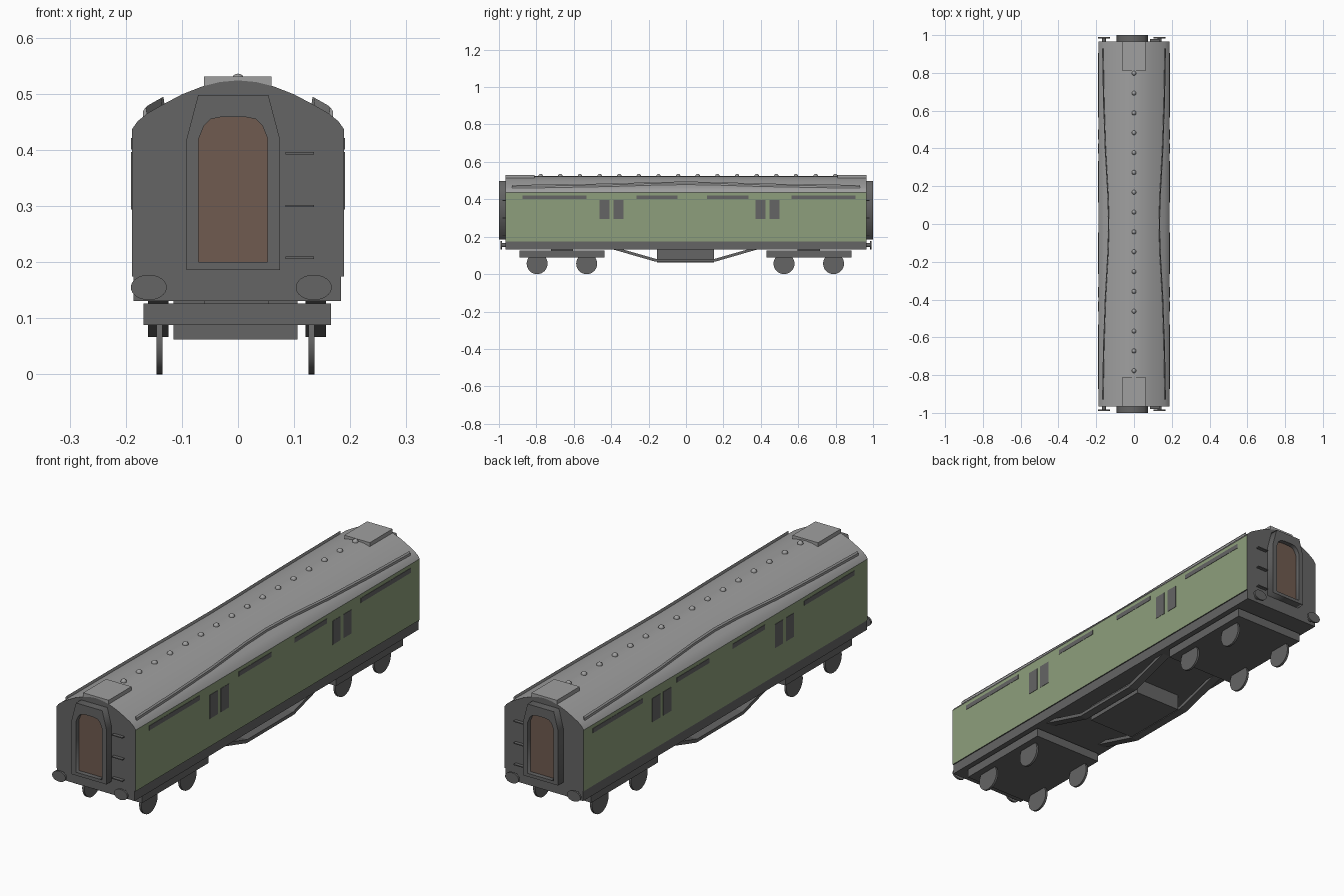
import bpy, bmesh, math
from mathutils import Matrix, Vector

if "Cube" in bpy.data.objects:
    bpy.data.objects.remove(bpy.data.objects["Cube"])


def material(name, rgb):
    m = bpy.data.materials.new(name)
    m.diffuse_color = (*rgb, 1)
    m.use_nodes = True
    m.node_tree.nodes["Principled BSDF"].inputs["Base Color"].default_value = m.diffuse_color
    return m


GREEN = material("sage green", (0.27, 0.345, 0.20))
DARK = material("dark grey", (0.13, 0.13, 0.13))
ROOF = material("roof grey", (0.35, 0.35, 0.35))
BROWN = material("door brown", (0.16, 0.105, 0.08))


def finish(name, bm, *mats):
    bmesh.ops.recalc_face_normals(bm, faces=bm.faces)
    me = bpy.data.meshes.new(name)
    bm.to_mesh(me)
    bm.free()
    for m in mats:
        me.materials.append(m)
    ob = bpy.data.objects.new(name, me)
    bpy.context.collection.objects.link(ob)
    return ob


def smooth(ob, deg=30):
    bpy.ops.object.select_all(action='DESELECT')
    ob.select_set(True)
    bpy.context.view_layer.objects.active = ob
    bpy.ops.object.shade_smooth_by_angle(angle=math.radians(deg))


def box(name, x, y, z, mat):
    bm = bmesh.new()
    size = [b - a for a, b in (x, y, z)]
    mid = [(a + b) / 2 for a, b in (x, y, z)]
    bmesh.ops.create_cube(bm, size=1, matrix=Matrix.Translation(mid) @ Matrix.Diagonal((*size, 1)))
    return finish(name, bm, mat)


def disc(name, loc, axis, rx, ry, depth, mat, segs=32):
    # cylinder along axis; rx is the horizontal radius, ry the vertical one
    rot = Matrix.Rotation(math.pi / 2, 4, 'Y' if axis == 'X' else 'X')
    scale = Matrix.Diagonal((depth, rx, ry, 1) if axis == 'X' else (rx, depth, ry, 1))
    bm = bmesh.new()
    bmesh.ops.create_cone(bm, cap_ends=True, segments=segs, radius1=1, radius2=1, depth=1,
                          matrix=Matrix.Translation(loc) @ scale @ rot)
    ob = finish(name, bm, mat)
    smooth(ob)
    return ob


def prism(name, pts, a, b, *mats, axis='Y'):
    # extrude a closed outline along x or y
    bm = bmesh.new()
    put = (lambda p, t: (p[0], t, p[1])) if axis == 'Y' else (lambda p, t: (t, p[0], p[1]))
    f = bm.faces.new([bm.verts.new(put(p, a)) for p in pts])
    new = bmesh.ops.extrude_face_region(bm, geom=[f])['geom']
    move = Vector((0, b - a, 0) if axis == 'Y' else (b - a, 0, 0))
    bmesh.ops.translate(bm, verts=[v for v in new if isinstance(v, bmesh.types.BMVert)], vec=move)
    return finish(name, bm, *mats)


def mirrored(half):
    return half + [(-x, z) for x, z in reversed(half) if x]


# body shell: green sides, grey roof, dark ends
END = 0.965
arc = [(0.189, 0.437), (0.179, 0.451), (0.162, 0.465), (0.132, 0.482), (0.1, 0.499),
       (0.064, 0.513), (0.032, 0.521), (0, 0.524)]
body = prism("coach_body", mirrored([(0.189, 0.174)] + arc), -END, END, GREEN, ROOF, DARK)
for p in body.data.polygons:
    if abs(p.normal.y) > 0.9 or p.normal.z < -0.5:
        p.material_index = 2
    elif p.center.z > 0.438:
        p.material_index = 1
smooth(body)


def roof_z(x):
    for (x1, z1), (x0, z0) in zip(arc, arc[1:]):
        if x0 <= x <= x1:
            return z0 + (z1 - z0) * (x - x0) / (x1 - x0)


# sole frame below the body
box("sole_frame", (-0.186, 0.184), (-END, END), (0.131, 0.175), DARK)

# side windows and upper ventilator strips as thin plates
strips = [(-0.874, -0.532), (-0.265, -0.045), (0.113, 0.333), (0.563, 0.905)]
panes = [(-0.4625, -0.409), (-0.388, -0.334), (0.372, 0.425), (0.4465, 0.5)]
for s in (-1, 1):
    xs = sorted((s * 0.187, s * 0.1905))
    for y in strips:
        box("vent_strip", xs, y, (0.401, 0.421), DARK)
    for y in panes:
        box("window", xs, y, (0.294, 0.396), DARK)

# curved rain strips on the roof
path = [(-0.93, 0.165), (-0.65, 0.160), (-0.4, 0.152), (-0.15, 0.138), (0, 0.134),
        (0.15, 0.138), (0.4, 0.152), (0.65, 0.160), (0.93, 0.165)]
for s in (-1, 1):
    bm = bmesh.new()
    rings = []
    for y, x in path:
        z = roof_z(x)
        sect = [(x + 0.004, z - 0.012), (x + 0.004, z + 0.007), (x - 0.001, z + 0.014), (x - 0.004, z - 0.006)]
        rings.append([bm.verts.new((s * a, y, b)) for a, b in sect])
    for r, q in zip(rings, rings[1:]):
        for i in range(4):
            bm.faces.new((r[i], r[(i + 1) % 4], q[(i + 1) % 4], q[i]))
    bm.faces.new(rings[0])
    bm.faces.new(rings[-1])
    finish("rain_strip", bm, ROOF)

# row of domed roof vents
for i in range(16):
    bm = bmesh.new()
    bmesh.ops.create_uvsphere(bm, u_segments=12, v_segments=8, radius=0.012,
                              matrix=Matrix.Translation((0, 0.798 - 0.105 * i, 0.524)))
    smooth(finish("roof_vent", bm, ROOF), 60)


def outline_plate(name, loops, y, half_depth, mat):
    # flat filled outline (later loops become holes), facing along y
    cu = bpy.data.curves.new(name, 'CURVE')
    cu.dimensions, cu.fill_mode, cu.extrude = '2D', 'BOTH', half_depth
    for pts in loops:
        sp = cu.splines.new('POLY')
        sp.points.add(len(pts) - 1)
        for q, (a, b) in zip(sp.points, pts):
            q.co = (a, b, 0, 1)
        sp.use_cyclic_u = True
    cu.materials.append(mat)
    ob = bpy.data.objects.new(name, cu)
    ob.location = (-0.0085, y, 0)
    ob.rotation_euler.x = math.pi / 2
    bpy.context.collection.objects.link(ob)
    bpy.ops.object.select_all(action='DESELECT')
    ob.select_set(True)
    bpy.context.view_layer.objects.active = ob
    bpy.ops.object.convert(target='MESH')


# everything repeated at both ends
frame = mirrored([(0.083, 0.186), (0.083, 0.42), (0.0625, 0.498)])
opening = mirrored([(0.0615, 0.2), (0.0615, 0.42), (0.052, 0.443), (0.04, 0.455), (0.02, 0.459)])
for s in (-1, 1):
    span = lambda a, b: sorted((s * a, s * b))
    # gangway surround with recessed door
    outline_plate("gangway_frame", [frame, opening], s * 0.981, 0.019, DARK)
    outline_plate("gangway_door", [opening], s * 0.972, 0.008, BROWN)
    # raised roof panel
    box("roof_panel", (-0.061, 0.06), span(0.81, END), (0.495, 0.531), ROOF)
    # oval buffers
    for x in (-0.159, 0.135):
        disc("buffer_head", (x, s * 0.987, 0.155), 'Y', 0.032, 0.0225, 0.008, DARK)
        disc("buffer_shank", (x, s * 0.972, 0.155), 'Y', 0.011, 0.011, 0.026, DARK, 16)
    # climbing steps
    for z in (0.206, 0.298, 0.392):
        box("end_step", (0.085, 0.135), span(0.96, 0.98), (z, z + 0.004), DARK)
    # bogie and wheels
    c = -0.003 + s * 0.66
    box("bogie_frame", (-0.168, 0.166), (c - 0.227, c + 0.227), (0.088, 0.126), DARK)
    box("bogie_pivot", (-0.06, 0.055), (c - 0.06, c + 0.06), (0.12, 0.135), DARK)
    for y in (c - 0.133, c + 0.132):
        for x in (-0.14, 0.131):
            disc("wheel", (x, y, 0.056), 'X', 0.056, 0.056, 0.01, DARK)

# trapezoid truss bars under the middle
truss = [(-0.39, 0.132), (-0.165, 0.067), (0.157, 0.067), (0.382, 0.132),
         (0.33, 0.132), (0.152, 0.081), (-0.16, 0.081), (-0.338, 0.132)]
for a, b in ((-0.16, -0.124), (0.12, 0.157)):
    prism("truss_bar", truss, a, b, DARK, axis='X')

# equipment box between the trusses
box("equipment_box", (-0.115, 0.106), (-0.155, 0.15), (0.062, 0.133), DARK)
